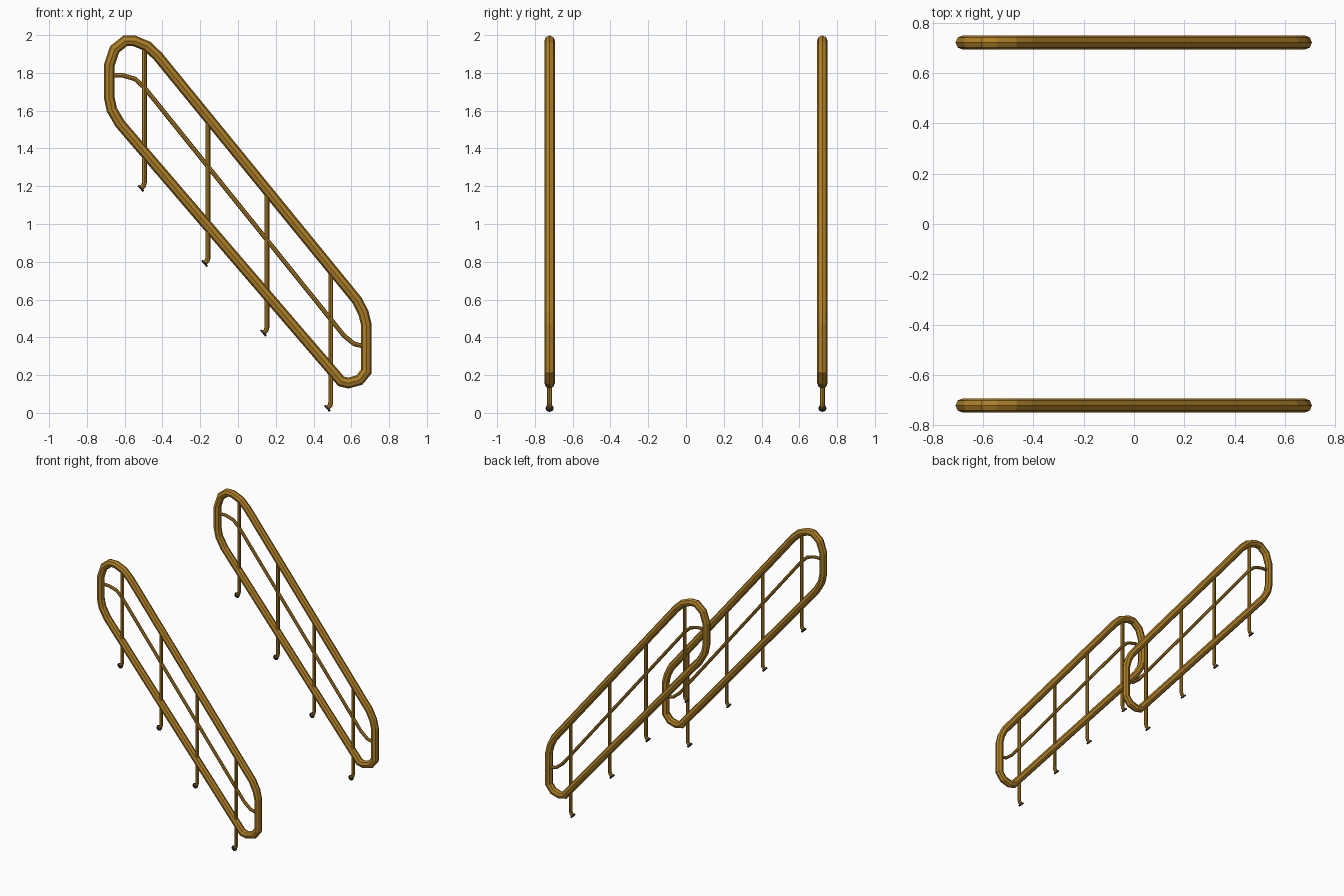
import bpy, bmesh, math
from mathutils import Vector

if "Cube" in bpy.data.objects:
    bpy.data.objects.remove(bpy.data.objects["Cube"])


def material(name, col):
    m = bpy.data.materials.new(name)
    m.diffuse_color = (*col, 1)
    m.use_nodes = True
    m.node_tree.nodes["Principled BSDF"].inputs["Base Color"].default_value = m.diffuse_color
    return m


brass = material("golden_brown", (0.43, 0.215, 0.02))
dark = material("dark_foot", (0.025, 0.025, 0.028))


def tube(name, pts, y, r, mat, closed=False, sides=8):
    """Sweep a round section along a path lying in the xz plane, with mitred bends."""
    P = [Vector((x, y, z)) for x, z in pts]
    n = len(P)
    bm = bmesh.new()
    rings = []
    for i, p in enumerate(P):
        a = P[i - 1] if (closed or i > 0) else None
        b = P[(i + 1) % n] if (closed or i < n - 1) else None
        d1 = (p - a).normalized() if a else (b - p).normalized()
        d2 = (b - p).normalized() if b else d1
        t = (d1 + d2).normalized()
        side = Vector((-t.z, 0, t.x)) / max(0.5, t.dot(d1))
        ring = []
        for k in range(sides):
            g = 2 * math.pi * k / sides
            ring.append(bm.verts.new(p + side * r * math.cos(g) + Vector((0, r * math.sin(g), 0))))
        rings.append(ring)
    for i in range(n if closed else n - 1):
        A, B = rings[i], rings[(i + 1) % n]
        for k in range(sides):
            j = (k + 1) % sides
            bm.faces.new((A[k], A[j], B[j], B[k]))
    if not closed:
        bm.faces.new(rings[0])
        bm.faces.new(rings[-1])
    bmesh.ops.recalc_face_normals(bm, faces=bm.faces)
    me = bpy.data.meshes.new(name)
    bm.to_mesh(me)
    bm.free()
    me.materials.append(mat)
    ob = bpy.data.objects.new(name, me)
    bpy.context.collection.objects.link(ob)
    return ob


# Centre line of the outer handrail loop
loop = [(-0.682, 1.84), (-0.653, 1.925), (-0.597, 1.97), (-0.55, 1.97), (-0.48, 1.941),
        (-0.424, 1.888), (0.63, 0.596), (0.664, 0.53), (0.68, 0.465), (0.68, 0.22),
        (0.643, 0.174), (0.585, 0.158), (0.546, 0.167), (-0.624, 1.53), (-0.668, 1.605),
        (-0.682, 1.67)]
# Centre line of the thin middle rail
mid = [(-0.682, 1.788), (-0.61, 1.787), (-0.545, 1.768), (-0.495, 1.722),
       (0.56, 0.41), (0.615, 0.365), (0.68, 0.35)]
# Posts: x, top z, foot z
posts = [(-0.496, 1.94, 1.19), (-0.159, 1.56, 0.793), (0.153, 1.178, 0.424), (0.491, 0.762, 0.026)]

for label, y in (("front", -0.722), ("back", 0.722)):
    tube(label + "_handrail", loop, y, 0.028, brass, closed=True)
    tube(label + "_middle_rail", mid, y, 0.012, brass)
    for i, (x, top, z) in enumerate(posts):
        # Post with a small bend towards the slope
        fx = x - 0.017
        tube(f"{label}_post_{i}", [(x, top), (x, z + 0.028), (x - 0.004, z + 0.013), (fx, z)],
             y, 0.013, brass)
        # Dark mounting disc, parallel to the slope
        tube(f"{label}_foot_{i}", [(fx + 0.003, z + 0.002), (fx - 0.005, z - 0.005)],
             y, 0.021, dark)
